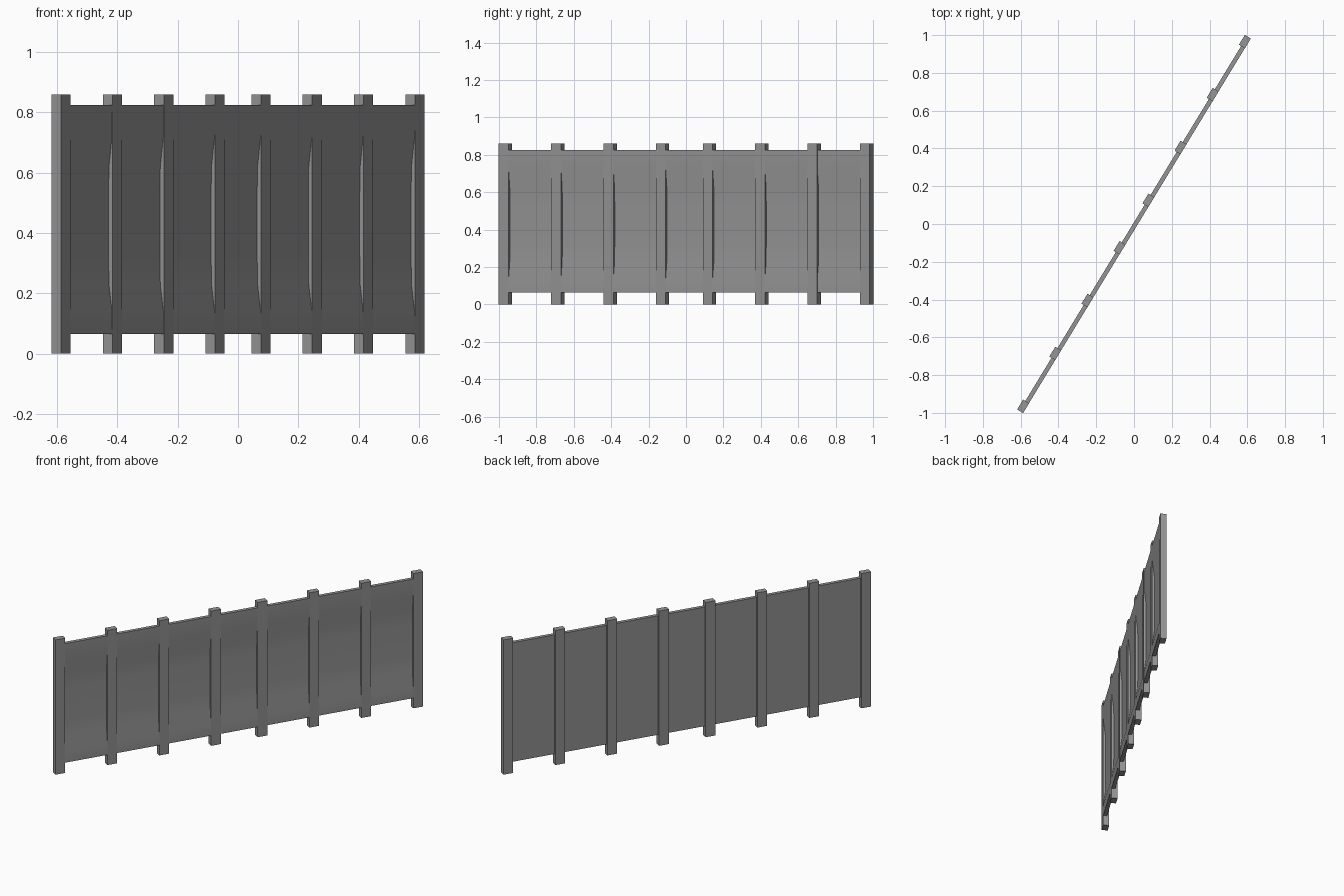
import bpy, bmesh, math
from mathutils import Matrix

if "Cube" in bpy.data.objects:
    bpy.data.objects.remove(bpy.data.objects["Cube"])

ANGLE = math.radians(58.7)
ROT = Matrix.Rotation(ANGLE, 4, 'Z')
POST_W, POST_D, POST_H = 0.061, 0.037, 0.86
FRONT = -POST_D / 2

# Dark grey paint
paint = bpy.data.materials.new("dark_grey")
paint.diffuse_color = (0.3, 0.3, 0.3, 1)
paint.use_nodes = True
paint.node_tree.nodes["Principled BSDF"].inputs["Base Color"].default_value = paint.diffuse_color


def finish(bm, name):
    bmesh.ops.recalc_face_normals(bm, faces=bm.faces)
    bm.transform(ROT)
    mesh = bpy.data.meshes.new(name)
    bm.to_mesh(mesh)
    bm.free()
    mesh.materials.append(paint)
    obj = bpy.data.objects.new(name, mesh)
    bpy.context.collection.objects.link(obj)
    return obj


# Square posts, mirrored about the middle of the fence
for i, u in enumerate((0.147, 0.474, 0.802, 1.13)):
    for side, label in ((-1, "left"), (1, "right")):
        bm = bmesh.new()
        bmesh.ops.create_cube(bm, size=1)
        bm.transform(Matrix.Translation((side * u, 0, POST_H / 2))
                     @ Matrix.Diagonal((POST_W, POST_D, POST_H, 1)))
        finish(bm, f"post_{label}_{i + 1}")

# Long panel: flat back, front hollowed between top and bottom edges
front = [(0.065, 0.0005), (0.135, 0.0008), (0.23, 0.0135), (0.33, 0.015),
         (0.53, 0.015), (0.62, 0.0135), (0.725, 0.0008), (0.825, 0.0005)]
profile = [(FRONT + d, z) for z, d in front] + [(0.005, 0.825), (0.005, 0.065)]
bm = bmesh.new()
face = bm.faces.new([bm.verts.new((-1.13, y, z)) for y, z in profile])
ext = bmesh.ops.extrude_face_region(bm, geom=[face])
verts = [g for g in ext["geom"] if isinstance(g, bmesh.types.BMVert)]
bmesh.ops.translate(bm, verts=verts, vec=(2.26, 0, 0))
panel = finish(bm, "fence_panel")
bpy.context.view_layer.objects.active = panel
panel.select_set(True)
bpy.ops.object.shade_smooth_by_angle(angle=math.radians(30))
